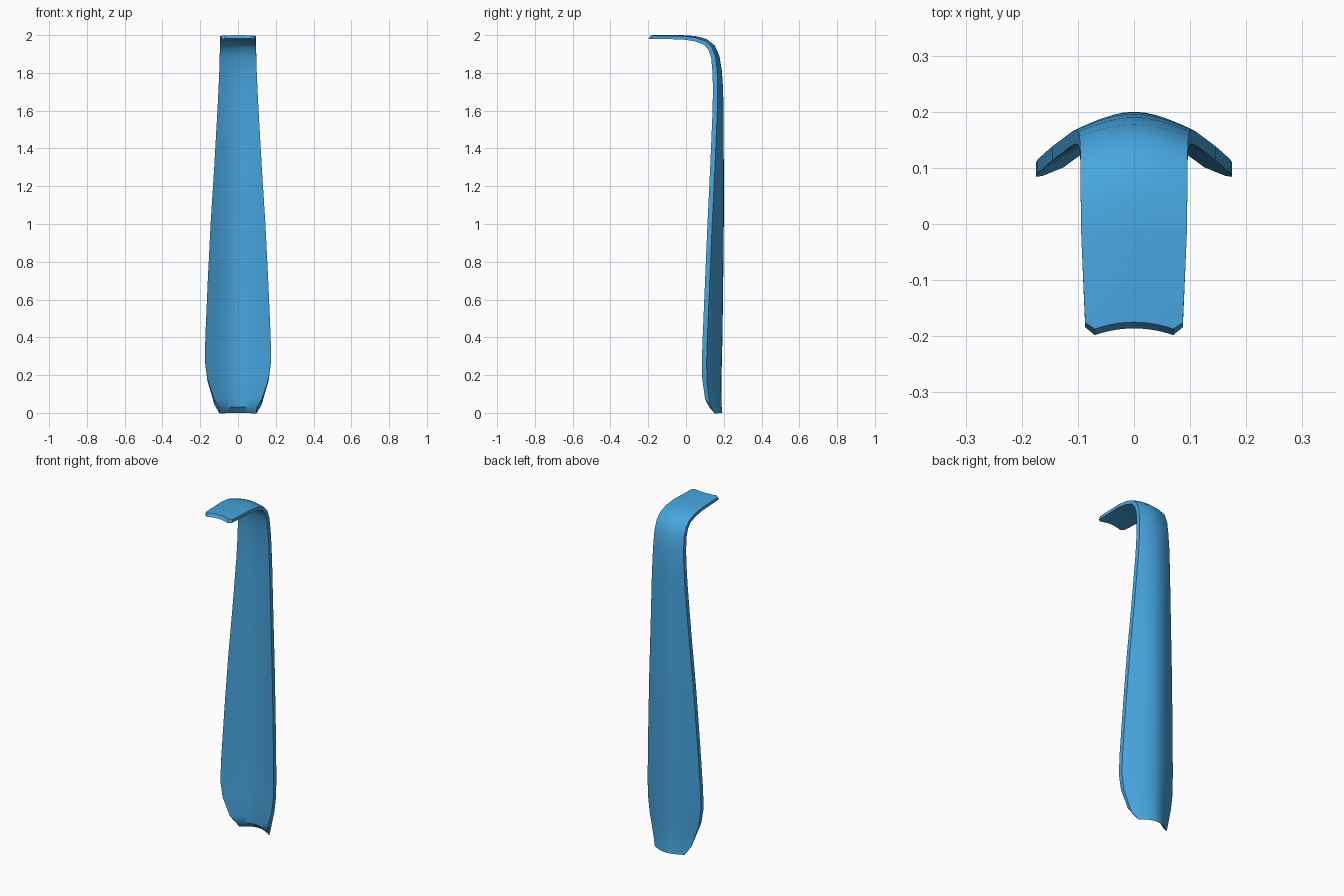
import bpy
import bmesh
from math import sqrt, radians
from mathutils import Vector

cube = bpy.data.objects.get("Cube")
if cube:
    bpy.data.objects.remove(cube, do_unlink=True)

blue = bpy.data.materials.new("blue plastic")
blue.use_nodes = True
blue.diffuse_color = (0.063, 0.38, 0.74, 1)
blue.node_tree.nodes["Principled BSDF"].inputs["Base Color"].default_value = blue.diffuse_color

# Stations from the tip to the handle end, along the middle of the back:
# y, z, half width, curvature, thickness, end bevel, end notch
STATIONS = [
    (.192, .0, .098, 1.2, .025, .033, 0),
    (.188, .045, .125, 1.25, .025, .03, 0),
    (.187, .17, .162, 1.05, .025, .01, 0),
    (.19, .27, .175, 1, .025, 0, 0),
    (.193, .4, .173, 1, .025, 0, 0),
    (.197, .7, .16, 1, .025, 0, 0),
    (.2, 1, .145, 1, .025, 0, 0),
    (.2, 1.3, .126, .95, .025, 0, 0),
    (.199, 1.6, .109, .85, .025, 0, 0),
    (.196, 1.72, .103, .8, .025, 0, 0),
    (.19, 1.81, .099, .75, .025, 0, 0),
    (.177, 1.89, .097, .65, .024, 0, 0),
    (.152, 1.945, .096, .55, .023, 0, 0),
    (.11, 1.979, .095, .4, .021, 0, 0),
    (.05, 1.995, .095, .25, .02, 0, 0),
    (-.02, 2, .094, .15, .018, 0, 0),
    (-.164, 2, .087, .12, .017, .008, .012),
    (-.175, 2, .07, .12, .017, .011, .012),
]
COLUMNS = 14


def sag(x):
    """Rounded trough section with nearly straight flanks."""
    return sqrt(.0657 ** 2 + (.75 * x) ** 2) - .0657


def build_shoehorn():
    bm = bmesh.new()
    outer, inner = [], []
    last = len(STATIONS) - 1
    for i, (y, z, half, curve, thick, bevel, notch) in enumerate(STATIONS):
        a, b = STATIONS[max(i - 1, 0)], STATIONS[min(i + 1, last)]
        tangent = Vector((0, b[0] - a[0], b[1] - a[1])).normalized()
        normal = Vector((0, tangent.z, -tangent.y))
        rows = [], []
        for j in range(COLUMNS + 1):
            u = 2 * j / COLUMNS - 1
            x = u * half
            back = Vector((x, y, z)) - normal * curve * sag(x) + tangent * notch * u * u
            rows[0].append(bm.verts.new(back))
            rows[1].append(bm.verts.new(back - normal * thick + tangent * bevel))
        outer.append(rows[0])
        inner.append(rows[1])

    # Back and hollow front surfaces
    for grid in (outer, inner):
        for r, s in zip(grid, grid[1:]):
            for j in range(COLUMNS):
                bm.faces.new((r[j], r[j + 1], s[j + 1], s[j]))
    # Side rims
    for i in range(last):
        for j in (0, COLUMNS):
            bm.faces.new((outer[i][j], outer[i + 1][j], inner[i + 1][j], inner[i][j]))
    # Tip and handle end
    for i in (0, last):
        for j in range(COLUMNS):
            bm.faces.new((outer[i][j], outer[i][j + 1], inner[i][j + 1], inner[i][j]))

    bmesh.ops.recalc_face_normals(bm, faces=bm.faces)
    mesh = bpy.data.meshes.new("shoehorn")
    bm.to_mesh(mesh)
    bm.free()
    mesh.materials.append(blue)
    obj = bpy.data.objects.new("shoehorn", mesh)
    bpy.context.collection.objects.link(obj)
    return obj


shoehorn = build_shoehorn()
bpy.ops.object.select_all(action='DESELECT')
shoehorn.select_set(True)
bpy.context.view_layer.objects.active = shoehorn
bpy.ops.object.shade_smooth_by_angle(angle=radians(35))
